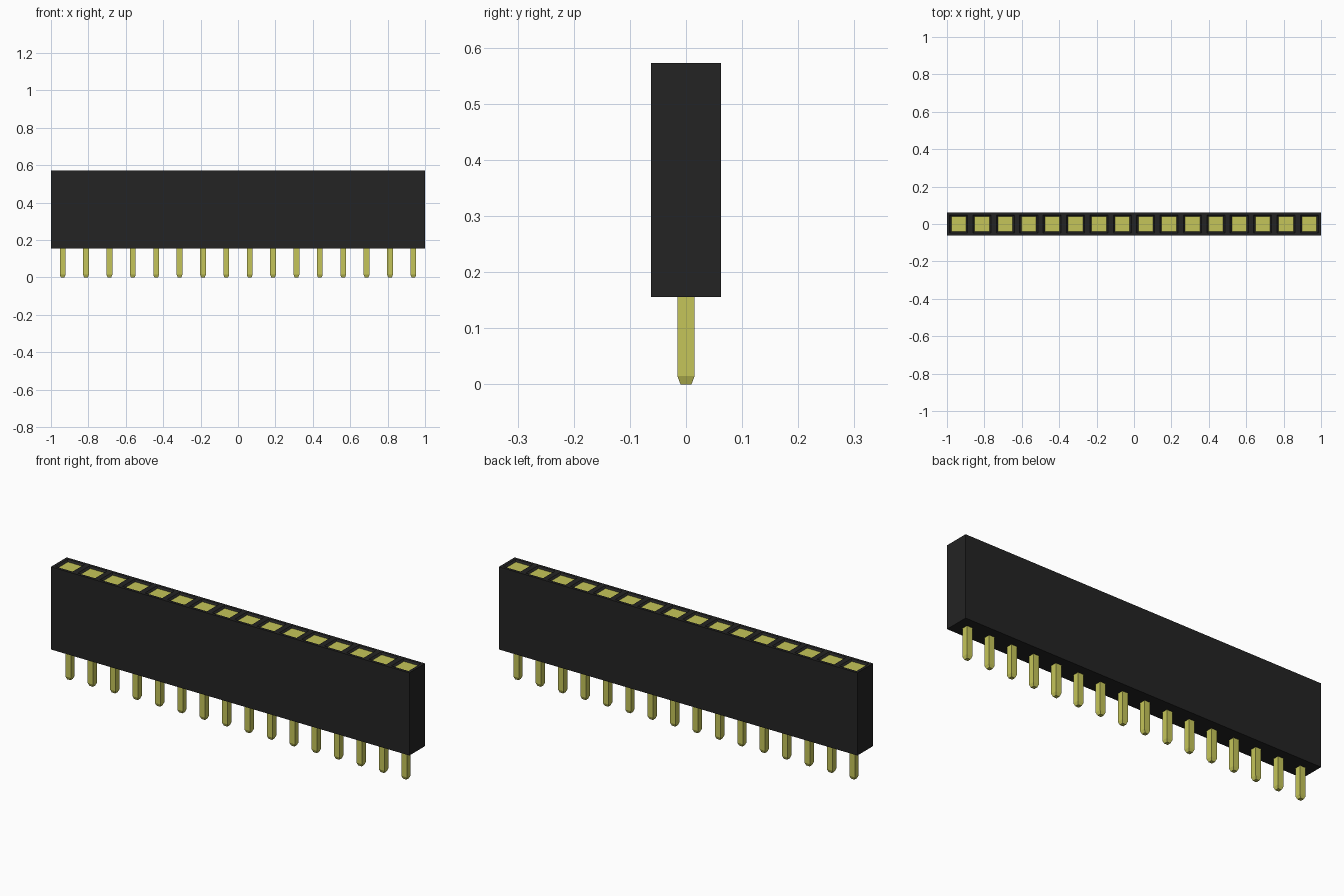
import bpy
import bmesh
from mathutils import Matrix, Vector

cube = bpy.data.objects.get("Cube")
if cube:
    bpy.data.objects.remove(cube, do_unlink=True)

COUNT, PITCH = 16, 0.125
HALF = PITCH / 2
BASE, TOP = 0.156, 0.573


def material(name, color):
    mat = bpy.data.materials.new(name)
    mat.use_nodes = True
    mat.diffuse_color = color
    mat.node_tree.nodes["Principled BSDF"].inputs["Base Color"].default_value = color
    return mat


black = material("black plastic", (0.017, 0.017, 0.017, 1))
gold = material("yellow metal", (0.56, 0.56, 0.1, 1))


def finish(bm, name, mats):
    mesh = bpy.data.meshes.new(name)
    bm.to_mesh(mesh)
    bm.free()
    for mat in mats:
        mesh.materials.append(mat)
    obj = bpy.data.objects.new(name, mesh)
    bpy.context.collection.objects.link(obj)
    return obj


def box(bm, size, center):
    matrix = Matrix.Translation(center) @ Matrix.Diagonal((*size, 1))
    return bmesh.ops.create_cube(bm, size=1, matrix=matrix)["verts"]


# Housing: a long block, sliced into one cell per contact
bm = bmesh.new()
box(bm, (COUNT * PITCH, PITCH, TOP - BASE), (0, 0, (TOP + BASE) / 2))
for i in range(1, COUNT):
    bmesh.ops.bisect_plane(bm, geom=bm.verts[:] + bm.edges[:] + bm.faces[:],
                           plane_co=((i - COUNT / 2) * PITCH, 0, 0),
                           plane_no=(1, 0, 0))

# Sockets: a shallow chamfered mouth with a metal floor in each top cell
bm.normal_update()
mouths = [f for f in bm.faces if f.normal.z > 0.9]
bmesh.ops.inset_individual(bm, faces=mouths, thickness=0.02)
bmesh.ops.inset_individual(bm, faces=mouths, thickness=0.013, depth=-0.008)
for face in mouths:
    face.material_index = 1
finish(bm, "housing", [black, gold])

# Pins: square posts with tapered tips, sharing one mesh
bm = bmesh.new()
box(bm, (0.031, 0.031, BASE + 0.01), (0, 0, (BASE + 0.01) / 2))
bmesh.ops.bisect_plane(bm, geom=bm.verts[:] + bm.edges[:] + bm.faces[:],
                       plane_co=(0, 0, 0.015), plane_no=(0, 0, 1))
tip = [v for v in bm.verts if v.co.z < 0.01]
bmesh.ops.scale(bm, vec=Vector((0.62, 0.62, 1)), verts=tip)
pin = finish(bm, "pin", [gold])
pin.location.x = HALF - COUNT * HALF
for i in range(1, COUNT):
    copy = pin.copy()
    copy.location.x += i * PITCH
    bpy.context.collection.objects.link(copy)
